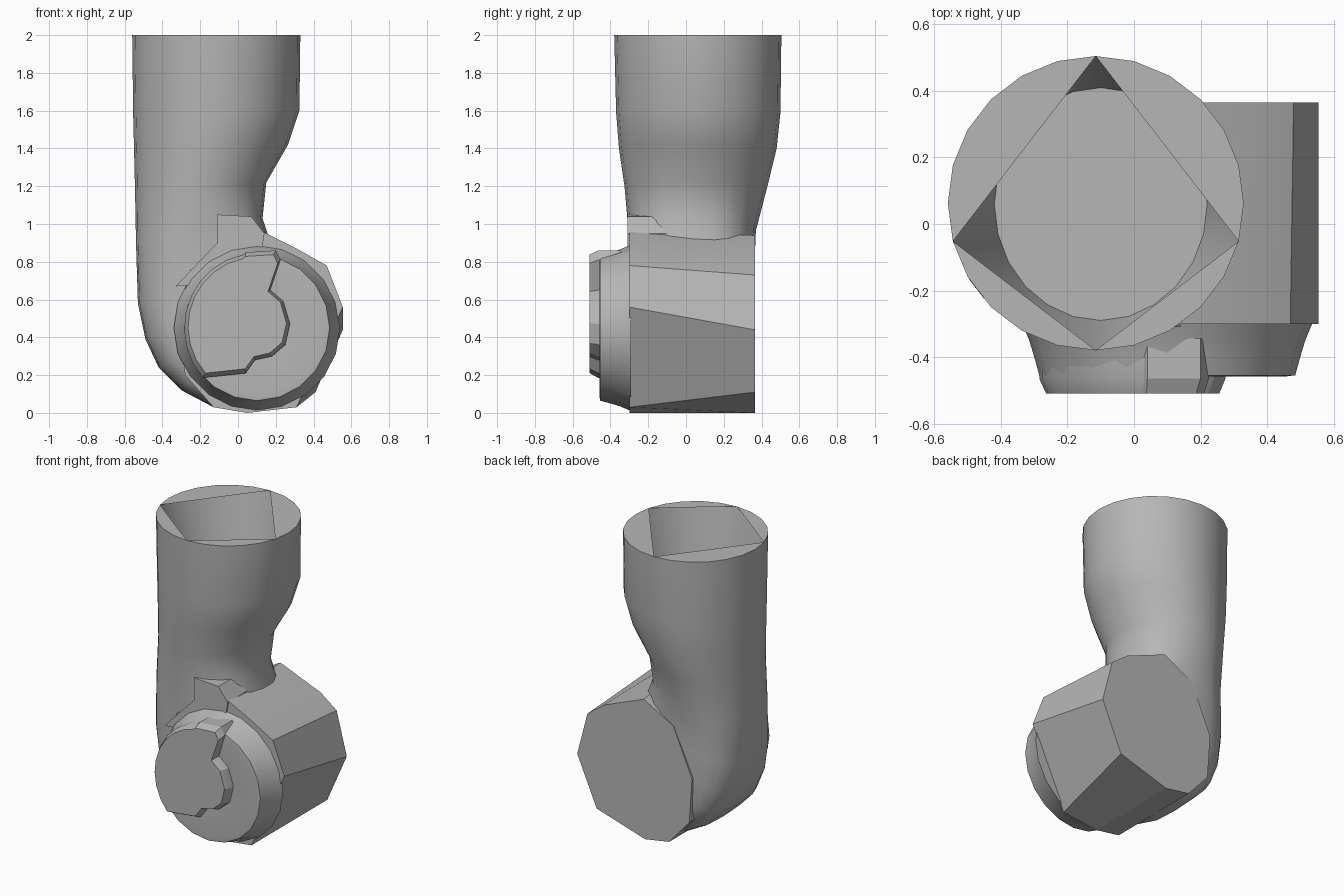
import bpy, bmesh, math

if "Cube" in bpy.data.objects:
    bpy.data.objects.remove(bpy.data.objects["Cube"], do_unlink=True)

GREY = (0.47, 0.47, 0.47, 1.0)
grey = bpy.data.materials.new("plain grey")
grey.use_nodes = True
grey.diffuse_color = GREY
grey.node_tree.nodes["Principled BSDF"].inputs["Base Color"].default_value = GREY

SIDES = 24
CX, CZ = 0.1, 0.45          # axis of the joint


def finish(name, bm, angle):
    """Turn a bmesh into a named, shaded object."""
    bmesh.ops.recalc_face_normals(bm, faces=bm.faces)
    mesh = bpy.data.meshes.new(name)
    bm.to_mesh(mesh)
    bm.free()
    mesh.materials.append(grey)
    obj = bpy.data.objects.new(name, mesh)
    bpy.context.collection.objects.link(obj)
    bpy.ops.object.select_all(action="DESELECT")
    obj.select_set(True)
    bpy.context.view_layer.objects.active = obj
    bpy.ops.object.shade_smooth_by_angle(angle=math.radians(angle))


def skin(bm, rings, start=True):
    """Join rings of points with quads and close the ends."""
    loops = [[bm.verts.new(p) for p in ring] for ring in rings]
    n = len(loops[0])
    for a, b in zip(loops, loops[1:]):
        for i in range(n):
            j = (i + 1) % n
            bm.faces.new((a[i], a[j], b[j], b[i]))
    if start:
        bm.faces.new(loops[0])
    bm.faces.new(loops[-1])
    return loops


def section(outer, inner, y0, y1, power):
    """Rounded cross-section spanning two (x, z) points and a y range."""
    ring = []
    for i in range(SIDES):
        t = 2 * math.pi * i / SIDES
        c, s = [math.copysign(abs(v) ** (2 / power), v)
                for v in (math.cos(t), math.sin(t))]
        x, z = [(a + b) / 2 + (b - a) / 2 * c for a, b in zip(outer, inner)]
        ring.append((x, (y0 + y1) / 2 + (y1 - y0) / 2 * s, z))
    return ring


def disc(radius, y, n=20):
    return [(CX + radius * math.cos(2 * math.pi * i / n), y,
             CZ + radius * math.sin(2 * math.pi * i / n)) for i in range(n)]


# Bent tube: straight sleeve, narrowed neck, then the elbow
tube = [section(*s) for s in (
    ((-.56, 2), (.33, 2), -.38, .505, 2),
    ((-.555, 1.58), (.325, 1.6), -.37, .5, 2),
    ((-.55, 1.38), (.265, 1.42), -.355, .48, 2),
    ((-.545, 1.17), (.15, 1.22), -.325, .43, 2),
    ((-.54, .9), (.13, 1.03), -.305, .37, 2.3),
    ((-.53, .58), (.18, .88), -.295, .36, 2.8),
    ((-.49, .39), (.2, .74), -.295, .36, 3.2),
    ((-.42, .24), (.2, .66), -.295, .36, 3.5),
    ((-.3, .12), (.2, .58), -.295, .36, 4),
    ((-.13, .03), (.2, .5), -.295, .36, 4),
    ((.06, .005), (.2, .46), -.295, .36, 4))]
bm = bmesh.new()
loops = skin(bm, tube, start=False)

# Socket in the tube end: four flat lid pieces over a tapered cup
rim = loops[0]
corners = (6, 13, 18, 23)
for a, b in zip(corners, corners[1:] + corners[:1]):
    count = (b - a) % SIDES
    bm.faces.new([rim[(a + k) % SIDES] for k in range(count + 1)])
cup_floor = section((-.42, 1.55), (.22, 1.55), -.29, .41, 2)
skin(bm, [tube[0], cup_floor], start=False)
finish("bent_tube", bm, 35)

# Faceted joint drum, slightly twisted from front to back
front = ((.13, .96), (.31, .87), (.47, .78), (.555, .56), (.31, .03),
         (.05, 0), (-.13, .03), (-.28, .2), (-.32, .5), (-.25, .77))
back = ((.06, .94), (.36, .82), (.48, .73), (.555, .44), (.41, .11),
        (.05, 0), (-.13, .03), (-.28, .2), (-.3, .5), (-.16, .82))
bm = bmesh.new()
skin(bm, [[(x, -.30, z) for x, z in front], [(x, .365, z) for x, z in back]])
finish("joint_drum", bm, 15)

# Gusset with a small ledge, filling the corner between neck and drum
gusset = ((-.33, .67), (-.11, .90), (-.11, 1.05), (.07, 1.04), (.14, .95),
          (.1, .7))
bm = bmesh.new()
skin(bm, [[(x, -.31, z) for x, z in gusset],
          [(x, -.1, z) for x, z in gusset]])
finish("neck_gusset", bm, 15)

# Round cover with a bevelled rim and a shallow dished face
bm = bmesh.new()
skin(bm, [disc(.44, -.29), disc(.415, -.35), disc(.40, -.40),
          disc(.385, -.455), disc(.36, -.458), disc(.15, -.44)])
finish("joint_cover", bm, 25)

# Raised plate on the cover: an arc, a flat tab on top and a stepped edge
outline = []
for i in range(10):
    t = math.radians(222 - 13.5 * i)
    outline.append((CX + .385 * math.cos(t), CZ + .395 * math.sin(t)))
outline += [(.04, .85), (.2, .86), (.225, .81), (.17, .65), (.24, .59),
            (.275, .47), (.25, .36), (.18, .30), (.09, .28), (.04, .21)]


def plate_ring(scale, y):
    return [(.01 + (x - .01) * scale, y, .54 + (z - .54) * scale)
            for x, z in outline]


bm = bmesh.new()
skin(bm, [plate_ring(1, -.345), plate_ring(1, -.465), plate_ring(.93, -.51)])
finish("raised_plate", bm, 25)
